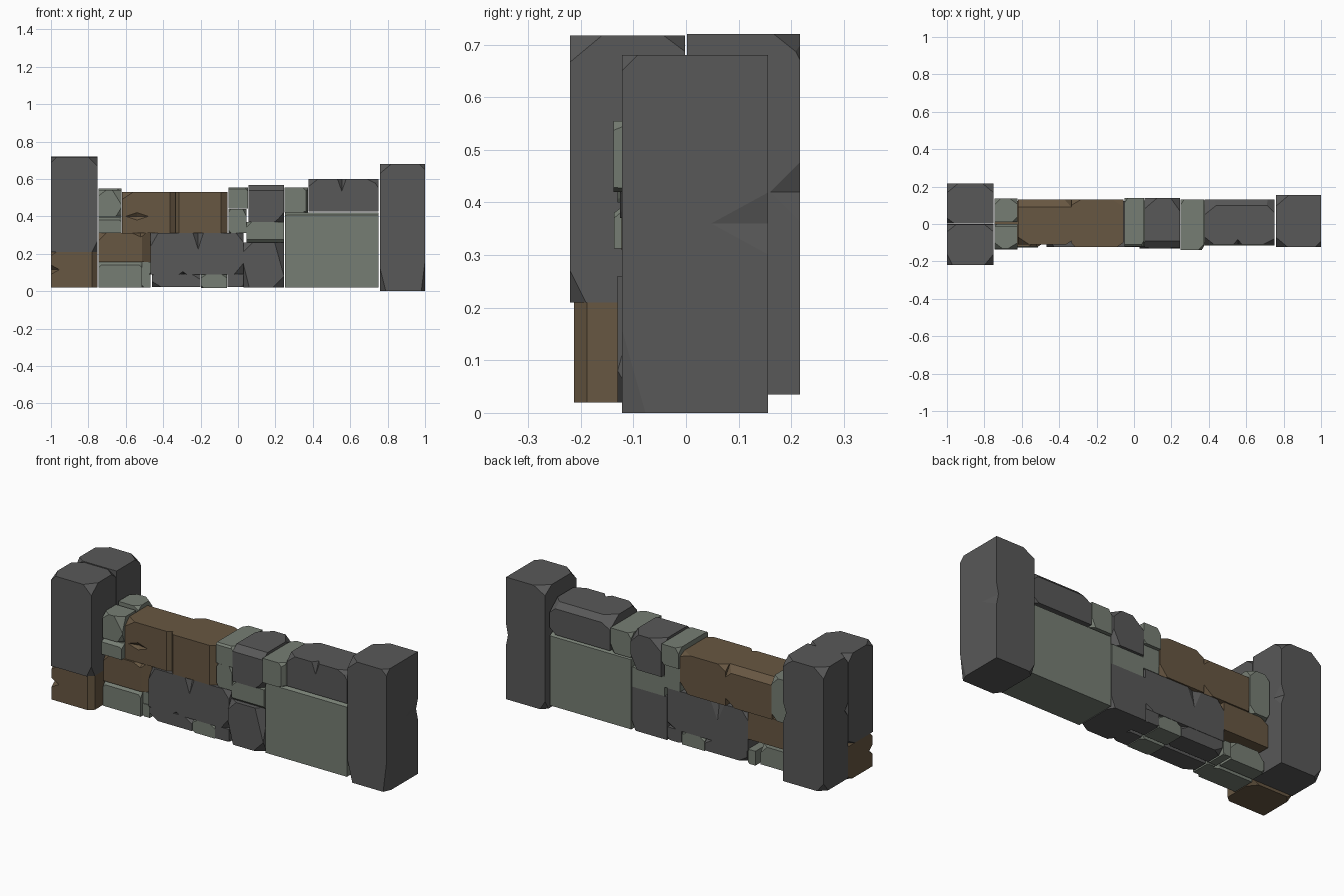
import bpy, bmesh, random
from mathutils import Vector

random.seed(4)


def material(name, rgb):
    m = bpy.data.materials.new(name)
    m.diffuse_color = (*rgb, 1)
    return m


DARK = material("dark grey stone", (0.098, 0.098, 0.098))
GREEN = material("green grey stone", (0.183, 0.208, 0.173))
BROWN = material("brown stone", (0.137, 0.095, 0.054))


def slice_off(bm, point, normal):
    """Cut away everything in front of a plane and cap the hole."""
    r = bmesh.ops.bisect_plane(bm, geom=bm.verts[:] + bm.edges[:] + bm.faces[:],
                               plane_co=point, plane_no=normal, clear_outer=True)
    edges = [e for e in r["geom_cut"] if isinstance(e, bmesh.types.BMEdge)]
    if edges:
        bmesh.ops.contextual_create(bm, geom=edges)


def notch(ob, center, radii):
    """V-shaped bite made with a small octahedron."""
    me = bpy.data.meshes.new("notch_cutter")
    bm = bmesh.new()
    v = [bm.verts.new(Vector(center) + Vector([s * radii[i] if i == k else 0 for i in range(3)]))
         for k in range(3) for s in (1, -1)]
    for a in (0, 1):
        for b in (2, 3):
            for c in (4, 5):
                bm.faces.new((v[a], v[b], v[c]))
    bmesh.ops.recalc_face_normals(bm, faces=bm.faces[:])
    bm.to_mesh(me)
    bm.free()
    me.materials.append(ob.data.materials[0])
    cutter = bpy.data.objects.new("notch_cutter", me)
    bpy.context.collection.objects.link(cutter)
    mod = ob.modifiers.new("notch", "BOOLEAN")
    mod.operation, mod.solver, mod.object = "DIFFERENCE", "EXACT", cutter
    bpy.context.view_layer.update()
    dg = bpy.context.evaluated_depsgraph_get()
    new = bpy.data.meshes.new_from_object(ob.evaluated_get(dg))
    ob.modifiers.clear()
    ob.data = new
    bpy.data.objects.remove(cutter)


def stone(name, mat, x, y, z, cuts=(), notches=(), chips=2):
    """Block with cuts: signed distances along x, y, z pick a corner, a zero makes it an edge."""
    lo, hi = Vector((x[0], y[0], z[0])), Vector((x[1], y[1], z[1]))
    bm = bmesh.new()
    bmesh.ops.create_cube(bm, size=1)
    for v in bm.verts:
        v.co = (lo + hi) / 2 + Vector(v.co[i] * (hi - lo)[i] for i in range(3))
    cuts = list(cuts)
    small = min(hi - lo)
    for _ in range(chips):  # random small corner chips
        cuts.append([random.choice((-1, 1)) * random.uniform(0.1, 0.3) * small for _ in range(3)])
    for c in cuts:
        n = Vector([1 / d if d else 0 for d in c])
        corner = Vector([hi[i] if c[i] > 0 else lo[i] for i in range(3)])
        axis = next(i for i in range(3) if c[i])
        p = corner.copy()
        p[axis] -= c[axis]
        slice_off(bm, p, n.normalized())
    bmesh.ops.recalc_face_normals(bm, faces=bm.faces[:])
    me = bpy.data.meshes.new(name)
    bm.to_mesh(me)
    bm.free()
    me.materials.append(mat)
    ob = bpy.data.objects.new(name, me)
    bpy.context.collection.objects.link(ob)
    for center, radii in notches:
        notch(ob, center, radii)
    return ob


# Left end: two pillars side by side, the front one on a brown foot
stone("left_pillar_foot", BROWN, (-1, -0.75), (-0.213, 0), (0.02, 0.21),
      [(0.03, -0.025, 0), (-0.03, -0.02, 0.02)], [((-1, -0.213, 0.115), (0.045, 0.03, 0.025))])
stone("left_pillar_front", DARK, (-1, -0.75), (-0.22, -0.002), (0.21, 0.717),
      [(0.05, -0.06, 0.05), (-0.03, -0.06, 0.03), (0.05, 0.04, 0.03), (-0.05, 0.04, 0.04),
       (0.03, -0.03, -0.06)])
stone("left_pillar_back", DARK, (-1, -0.75), (0.002, 0.217), (0.035, 0.72),
      [(0.06, 0.05, 0.04), (-0.06, 0.05, 0.05), (-0.04, -0.03, 0.04), (-0.04, 0.04, -0.05)],
      [((-0.75, 0.22, 0.42), (0.02, 0.06, 0.06)), ((-1, 0.0, 0.42), (0.03, 0.03, 0.04))])

# Right end pillar
stone("right_pillar", DARK, (0.76, 1), (-0.122, 0.156), (0, 0.68),
      [(-0.06, -0.05, 0.05), (0.03, -0.03, 0.03), (-0.07, 0.06, 0.04), (-0.03, -0.04, -0.12),
       (0.02, -0.045, -0.16), (-0.03, 0.03, -0.05)],
      [((1, 0.158, 0.36), (0.012, 0.11, 0.06))], chips=0)

# Right wall section: big slab with two capping stones
stone("big_slab", GREEN, (0.25, 0.752), (-0.115, 0.125), (0.02, 0.42),
      [(0, -0.02, 0.012), (0, 0.02, 0.012), (-0.03, -0.012, 0.02)], chips=0)
stone("right_cap", DARK, (0.378, 0.75), (-0.11, 0.13), (0.425, 0.6),
      [(0.07, 0.07, 0.06), (-0.1, 0.08, 0.06), (-0.05, -0.04, 0.04), (0.06, -0.03, 0.03),
       (0, 0.03, 0.03)],
      [((0.555, -0.112, 0.6), (0.025, 0.03, 0.07))])
stone("small_cap", GREEN, (0.248, 0.375), (-0.138, 0.13), (0.42, 0.555),
      [(0.03, -0.03, 0.03), (-0.02, 0.03, 0.03), (0.025, 0.02, -0.05), (0.012, -0.02, 0)])

# Middle column of stacked stones
stone("middle_top", DARK, (0.055, 0.245), (-0.125, 0.14), (0.37, 0.567),
      [(0, -0.035, 0.03), (-0.07, 0.06, 0.06), (0.05, 0.07, 0.05), (0.04, 0.05, -0.08),
       (0.05, -0.03, -0.04)])
stone("middle_flat", GREEN, (0.045, 0.245), (-0.12, 0.125), (0.26, 0.37),
      [(-0.03, -0.03, 0.03), (0, -0.015, -0.015)])
stone("middle_base", DARK, (0.03, 0.246), (-0.13, 0.125), (0.02, 0.26),
      [(0.05, -0.05, 0.18), (-0.03, -0.04, -0.12), (0.05, -0.04, -0.04), (-0.05, -0.03, 0.05)])
stone("filler_upper", GREEN, (-0.052, 0.053), (-0.12, 0.14), (0.443, 0.555),
      [(0.02, -0.03, 0.02), (-0.02, 0.03, 0.03), (0, -0.01, 0.01)])
stone("filler_lower", GREEN, (-0.052, 0.045), (-0.115, 0.125), (0.31, 0.44),
      [(0.02, -0.03, 0.04), (-0.015, -0.02, 0.02)])

# Brown top course
stone("brown_top_right", BROWN, (-0.335, -0.055), (-0.123, 0.13), (0.31, 0.53),
      [(0.035, -0.025, 0), (-0.02, -0.02, 0), (-0.05, 0.03, 0.03), (0.06, 0.04, 0.02)], chips=1)
stone("brown_top_left", BROWN, (-0.62, -0.335), (-0.11, 0.13), (0.31, 0.53),
      [(0, 0.04, 0.03), (0.028, -0.02, 0), (-0.06, -0.04, 0.04), (0.07, 0.04, 0.06)],
      [((-0.54, -0.11, 0.4), (0.06, 0.015, 0.02))], chips=1)

# Long middle stone and the row below it, in a front and a back line
stone("long_stone", DARK, (-0.467, 0.03), (-0.122, 0.122), (0.09, 0.31),
      [(0.04, -0.04, 0.05), (-0.04, -0.05, 0.07), (-0.04, 0.04, 0.05), (0.05, -0.03, -0.06)],
      [((-0.213, -0.122, 0.31), (0.028, 0.03, 0.085)),
       ((-0.28, 0.125, 0.31), (0.05, 0.02, 0.12)),
       ((-0.295, -0.122, 0.09), (0.02, 0.03, 0.015))])
for side, y in (("front", (-0.12, -0.01)), ("back", (0.01, 0.12))):
    edge = -0.03 if side == "front" else 0.03
    stone("bottom_dark_" + side, DARK, (-0.46, -0.2), y, (0.022, 0.092),
          [(0.05, edge, 0.03), (-0.05, edge, -0.03)])
    stone("bottom_green_" + side, GREEN, (-0.198, -0.058), y, (0.018, 0.09),
          [(0.03, edge, 0.02), (-0.03, edge, 0.02)])
    stone("bottom_end_" + side, DARK, (-0.057, 0.03), y, (0.022, 0.092))

# Left wall section: brown block over small stones
stone("left_brown", BROWN, (-0.745, -0.467), (-0.12, 0.122), (0.157, 0.31),
      [(0.045, -0.03, 0), (-0.03, 0.03, 0.03)],
      [((-0.52, -0.12, 0.31), (0.045, 0.03, 0.02))])
stone("left_base_front", GREEN, (-0.745, -0.512), (-0.125, 0), (0.02, 0.155),
      [(-0.03, -0.02, 0.03), (0.03, -0.02, 0.03), (0, -0.015, 0.015)])
stone("left_base_back", GREEN, (-0.74, -0.53), (0.015, 0.1), (0.025, 0.13),
      [(-0.04, 0.03, 0.05), (0.04, 0.03, 0.04)])
for i, (y, z) in enumerate((((-0.11, 0), (0.02, 0.09)), ((-0.105, 0), (0.09, 0.155)),
                            ((0.01, 0.12), (0.02, 0.1)))):
    stone("left_wedge_%d" % (i + 1), GREEN, (-0.512, -0.467), y, z)

# Small green stones beside the left pillars
stone("left_small_lower", GREEN, (-0.745, -0.622), (-0.137, 0), (0.312, 0.395),
      [(0.03, -0.03, 0.025), (0, -0.02, 0.015)])
stone("left_small_upper", GREEN, (-0.745, -0.622), (-0.13, -0.01), (0.4, 0.54),
      [(0.05, -0.03, 0.08), (-0.04, -0.03, 0.03), (0.03, -0.02, -0.05)])
stone("left_small_back", GREEN, (-0.745, -0.622), (0.01, 0.135), (0.312, 0.55),
      [(-0.03, 0.03, 0.03), (0.04, 0.03, 0.04), (0.03, -0.03, 0.02)])
